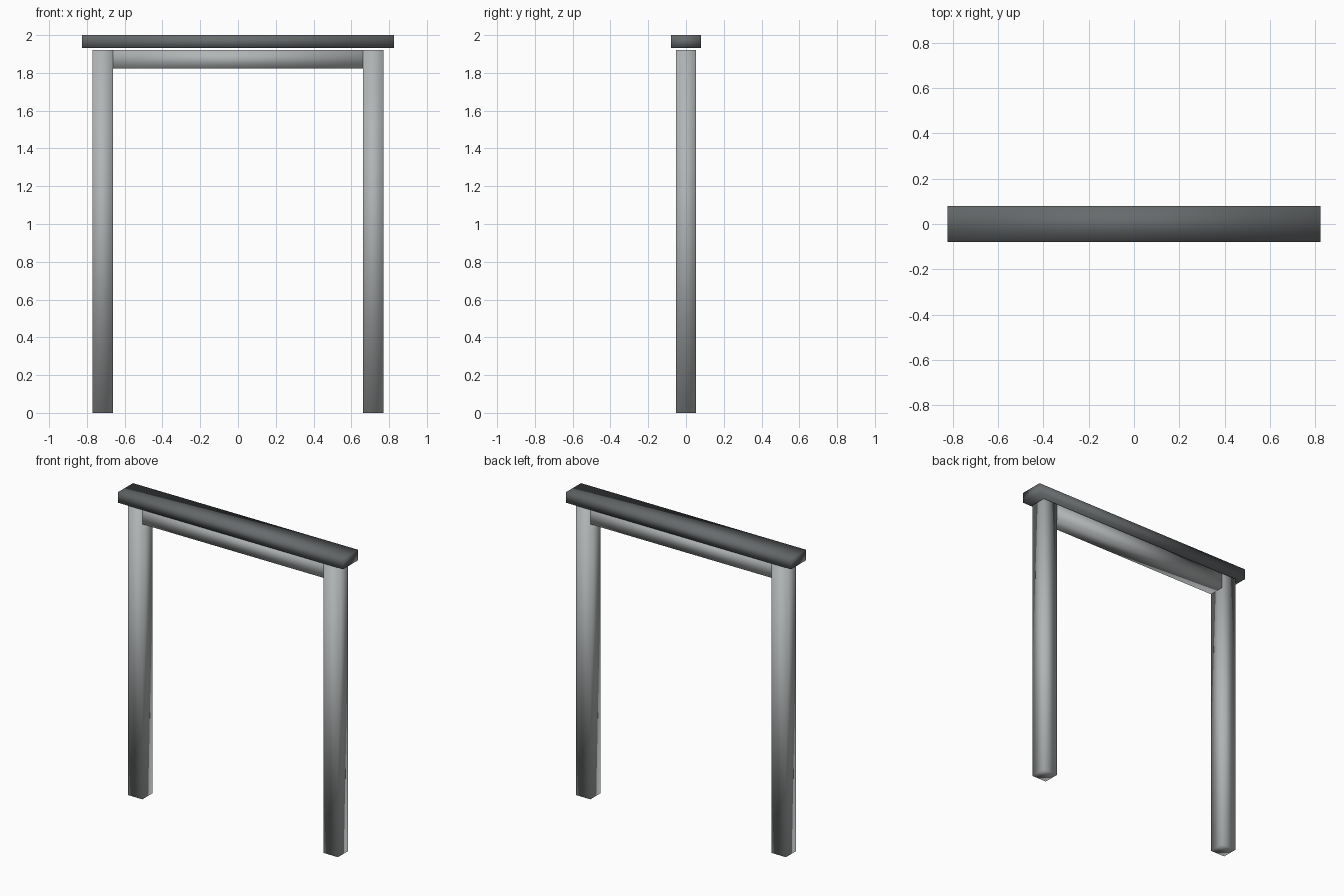
import bpy

default = bpy.data.objects.get("Cube")
if default:
    bpy.data.objects.remove(default, do_unlink=True)


def make_material(name, rgb):
    mat = bpy.data.materials.new(name)
    mat.use_nodes = True
    mat.diffuse_color = (*rgb, 1)
    mat.node_tree.nodes["Principled BSDF"].inputs["Base Color"].default_value = (*rgb, 1)
    return mat


def box(name, low, high, mat):
    """Softly shaded box between two opposite corners."""
    center = [(a + b) / 2 for a, b in zip(low, high)]
    size = [b - a for a, b in zip(low, high)]
    bpy.ops.mesh.primitive_cube_add(size=1, location=center)
    obj = bpy.context.object
    obj.name = name
    obj.scale = size
    bpy.ops.object.transform_apply(location=False, rotation=False, scale=True)
    obj.data.materials.append(mat)
    bpy.ops.object.shade_smooth()
    return obj


light_grey = make_material("light grey", (0.44, 0.46, 0.465))
dark_grey = make_material("dark grey", (0.135, 0.145, 0.15))

outer, inner, half_depth = 0.77, 0.663, 0.054
post_top = 1.922

# Square posts on both sides
for side, x0, x1 in (("left", inner, outer), ("right", -outer, -inner)):
    box(side + "_post", (x0, -half_depth, 0), (x1, half_depth, post_top), light_grey)

# Cross beam fitted flush between the posts
box("cross_beam", (-inner, -half_depth, 1.822), (inner, half_depth, post_top), light_grey)

# Overhanging cap, just clear of the frame
box("top_cap", (-0.825, -0.079, 1.931), (0.825, 0.079, 2), dark_grey)
